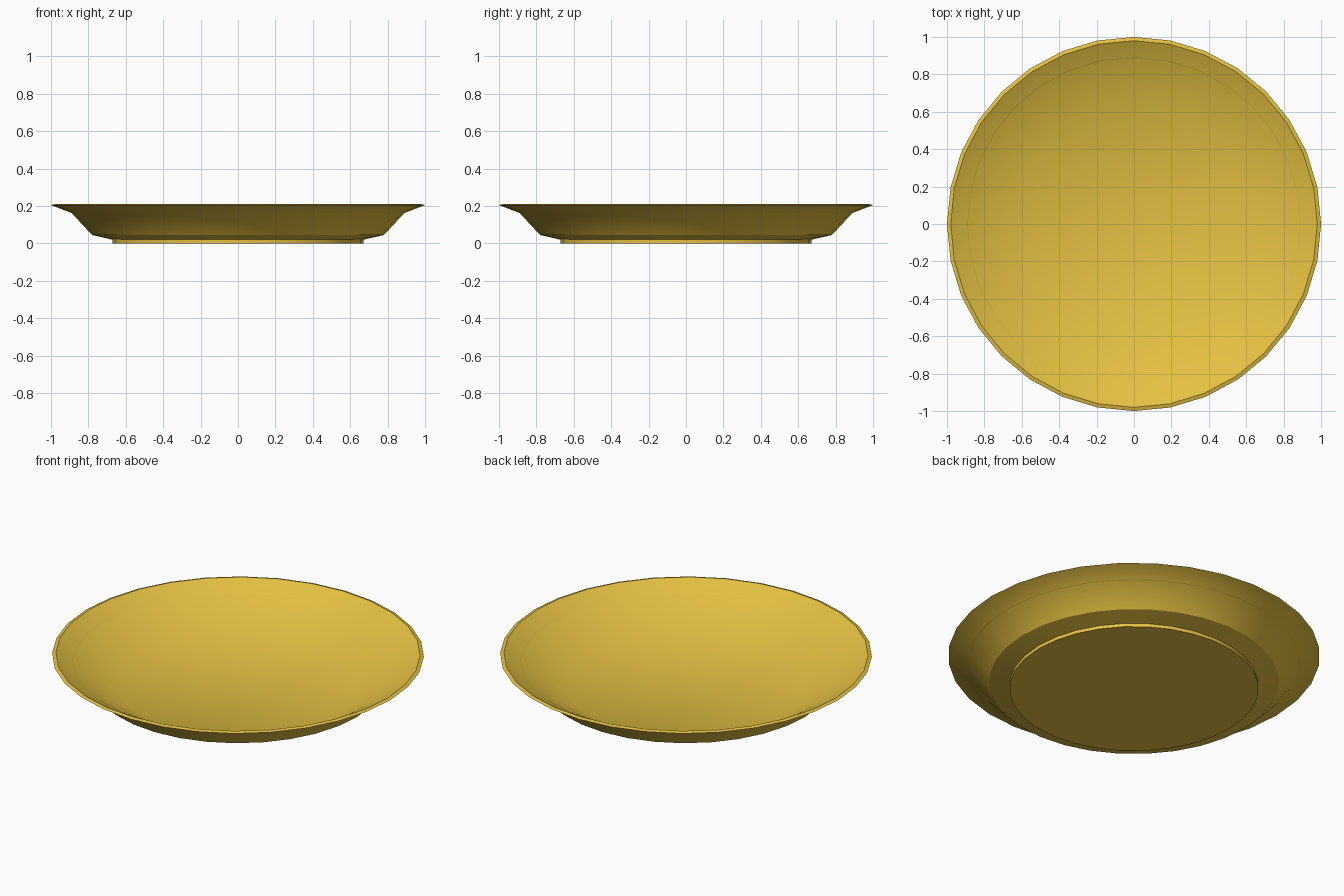
import bpy, bmesh, math

if "Cube" in bpy.data.objects:
    bpy.data.objects.remove(bpy.data.objects["Cube"])

SIDES = 32

gold = bpy.data.materials.new("gold")
gold.diffuse_color = (0.78, 0.53, 0.055, 1)
gold.use_nodes = True
gold.node_tree.nodes["Principled BSDF"].inputs["Base Color"].default_value = gold.diffuse_color

# Cross-section (radius, height): foot, underside, sloping rim lip, inner dish
profile = [(0.67, 0.0), (0.67, 0.02), (0.78, 0.045), (0.89, 0.163), (1.0, 0.205),
           (0.98, 0.211), (0.65, 0.033)]

bm = bmesh.new()
rings = []
for r, z in profile:
    rings.append([bm.verts.new((r * math.cos(2 * math.pi * i / SIDES),
                                r * math.sin(2 * math.pi * i / SIDES), z))
                  for i in range(SIDES)])
for a, b in zip(rings, rings[1:]):
    for i in range(SIDES):
        j = (i + 1) % SIDES
        bm.faces.new((a[i], a[j], b[j], b[i]))

# Flat base, and dish floor fanned around its centre
bm.faces.new(rings[0][::-1])
centre = bm.verts.new((0, 0, 0.033))
for i in range(SIDES):
    bm.faces.new((rings[-1][i], rings[-1][(i + 1) % SIDES], centre))
bmesh.ops.recalc_face_normals(bm, faces=bm.faces)

mesh = bpy.data.meshes.new("plate")
bm.to_mesh(mesh)
bm.free()
mesh.materials.append(gold)
plate = bpy.data.objects.new("plate", mesh)
bpy.context.collection.objects.link(plate)

# Smooth dish and wall, crisp foot and rim
bpy.context.view_layer.objects.active = plate
plate.select_set(True)
bpy.ops.object.shade_smooth_by_angle(angle=math.radians(32))
